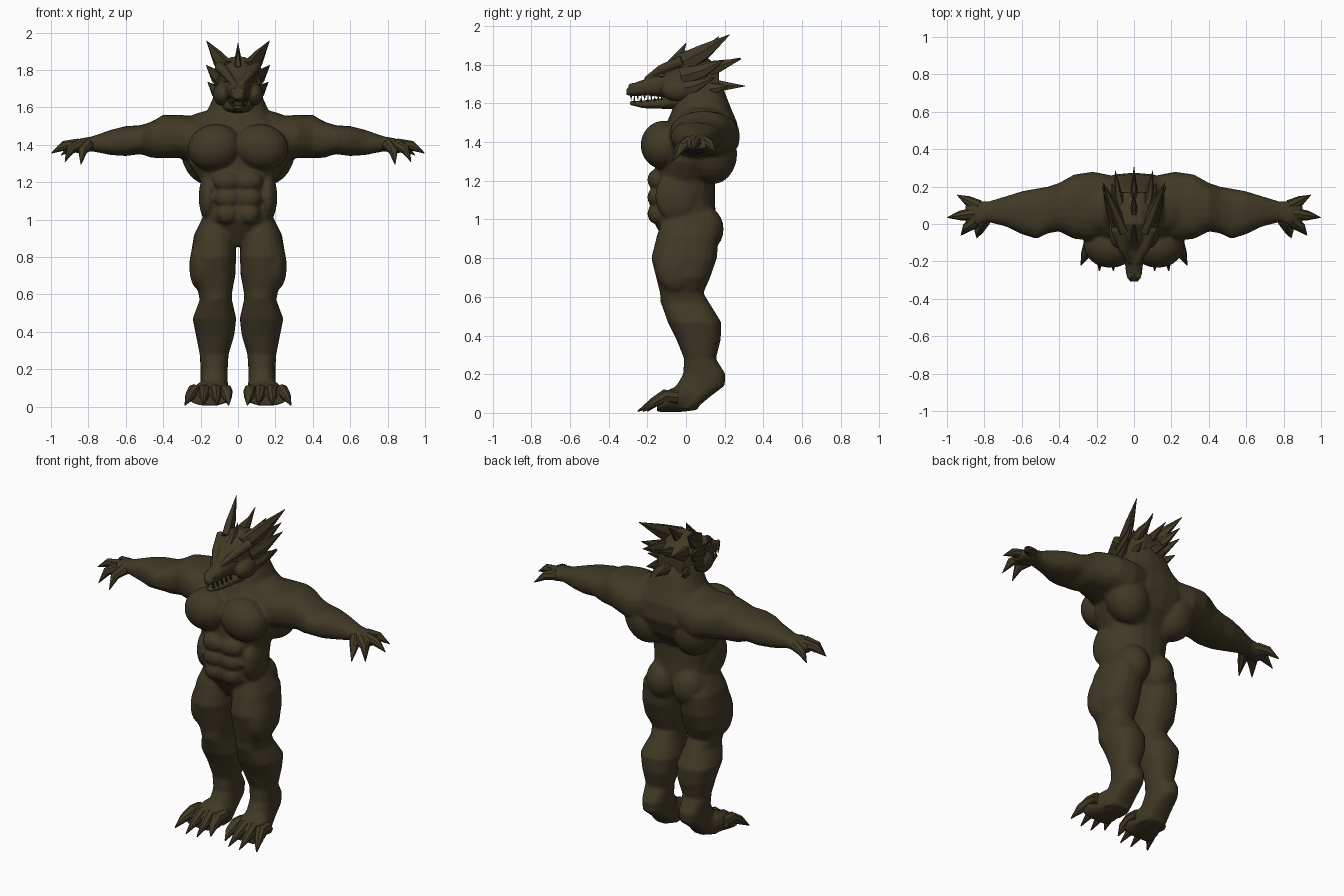
import bpy, bmesh, math
from mathutils import Vector, Matrix

if "Cube" in bpy.data.objects:
    bpy.data.objects.remove(bpy.data.objects["Cube"])

hide = bpy.data.materials.new("dark olive hide")
hide.use_nodes = True
HIDE = (0.052, 0.041, 0.019, 1)
hide.diffuse_color = HIDE
bsdf = next(n for n in hide.node_tree.nodes if n.type == 'BSDF_PRINCIPLED')
bsdf.inputs["Base Color"].default_value = HIDE
bsdf.inputs["Roughness"].default_value = 0.8

BOTH = (1, -1)


def bridge(bm, rings):
    """Skin a list of vertex rings and cap both ends."""
    n = len(rings[0])
    for a, b in zip(rings, rings[1:]):
        for i in range(n):
            j = (i + 1) % n
            bm.faces.new((a[i], a[j], b[j], b[i]))
    bm.faces.new(rings[0])
    bm.faces.new(rings[-1])


def loft(bm, axis, rows, side=1, seg=20, power=0.85):
    """Rounded sections along an axis; row = position, then low/high of the other two axes."""
    rings = []
    for t, u0, u1, v0, v1 in rows:
        ring = []
        for k in range(seg):
            c, s = math.cos(math.tau * k / seg), math.sin(math.tau * k / seg)
            u = (u0 + u1) / 2 + (u1 - u0) / 2 * math.copysign(abs(c) ** power, c)
            v = (v0 + v1) / 2 + (v1 - v0) / 2 * math.copysign(abs(s) ** power, s)
            x, y, z = {'X': (t, u, v), 'Y': (u, t, v), 'Z': (u, v, t)}[axis]
            ring.append(bm.verts.new((x * side, y, z)))
        rings.append(ring)
    bridge(bm, rings)


def centred(rows):
    return [(t, -w, w, a, b) for t, w, a, b in rows]


def muscle(bm, centre, radii, side=1, tilt=0):
    """Ellipsoid, tilted in the frontal plane."""
    m = (Matrix.Scale(side, 4, (1, 0, 0)) @ Matrix.Translation(centre)
         @ Matrix.Rotation(math.radians(tilt), 4, 'Y') @ Matrix.Diagonal((*radii, 1)))
    bmesh.ops.create_uvsphere(bm, u_segments=20, v_segments=12, radius=1, matrix=m)


def spike(bm, points, radii, side=1, seg=8, flat=1.0):
    """Tapering tube through the points, squashed sideways by flat."""
    pts = [Vector((x * side, y, z)) for x, y, z in points]
    rings = []
    for i, (p, r) in enumerate(zip(pts, radii)):
        d = (pts[min(i + 1, len(pts) - 1)] - pts[max(i - 1, 0)]).normalized()
        a = d.cross(Vector((0, 0, 1))).normalized()
        b = a.cross(d)
        angles = [math.tau * k / seg for k in range(seg)]
        rings.append([bm.verts.new(p + r * (a * math.cos(t) * flat + b * math.sin(t))) for t in angles])
    bridge(bm, rings)


def finish(bm, name, voxel=0, smooth=0, angle=40):
    bmesh.ops.recalc_face_normals(bm, faces=bm.faces)
    me = bpy.data.meshes.new(name)
    bm.to_mesh(me)
    bm.free()
    ob = bpy.data.objects.new(name, me)
    bpy.context.collection.objects.link(ob)
    me.materials.append(hide)
    if voxel:
        mod = ob.modifiers.new("Blend", 'REMESH')
        mod.mode, mod.voxel_size, mod.use_smooth_shade = 'VOXEL', voxel, True
        mod = ob.modifiers.new("Relax", 'SMOOTH')
        mod.factor, mod.iterations = 0.5, smooth
    else:
        bpy.ops.object.select_all(action='DESELECT')
        ob.select_set(True)
        bpy.context.view_layer.objects.active = ob
        bpy.ops.object.shade_smooth_by_angle(angle=math.radians(angle))
    return ob


# Body: trunk, arms and legs blended into one skin
bm = bmesh.new()
loft(bm, 'Z', centred([
    (.86, .05, -.09, .06), (.92, .12, -.13, .13), (1, .185, -.175, .155), (1.1, .185, -.17, .15),
    (1.2, .2, -.165, .15), (1.3, .265, -.16, .235), (1.4, .28, -.15, .275), (1.5, .25, -.1, .265),
    (1.57, .17, -.07, .235), (1.66, .13, -.05, .2), (1.76, .09, -.02, .14)]))
for s in BOTH:
    # chest, belly, flank, shoulder, back and buttock muscles
    muscle(bm, (.125, -.115, 1.385), (.145, .12, .125), s, 12)
    for z, w in ((1.205, .075), (1.115, .07), (1.03, .06)):
        muscle(bm, (.058, -.15, z), (w, .05, .055), s)
    muscle(bm, (.16, -.05, 1.12), (.05, .11, .13), s)
    muscle(bm, (.17, .08, 1.51), (.17, .12, .07), s, 14)
    muscle(bm, (.17, .14, 1.34), (.13, .125, .16), s, 20)
    muscle(bm, (.09, .09, .95), (.1, .105, .12), s)
    # arm
    loft(bm, 'X', [
        (.12, -.05, .26, 1.34, 1.55), (.22, -.09, .28, 1.3, 1.555), (.32, -.08, .265, 1.33, 1.56),
        (.4, -.04, .22, 1.33, 1.56), (.46, -.05, .2, 1.33, 1.525), (.52, -.08, .19, 1.35, 1.505),
        (.6, -.055, .175, 1.34, 1.5), (.68, -.015, .15, 1.345, 1.48), (.78, .01, .12, 1.365, 1.445),
        (.84, -.015, .125, 1.355, 1.435), (.9, 0, .11, 1.36, 1.41)], s)
    # leg, from hip to ankle
    loft(bm, 'Z', [
        (1.03, .05, .18, -.11, .11), (.92, .012, .235, -.15, .17), (.8, .01, .255, -.18, .16),
        (.7, .014, .255, -.155, .125), (.62, .03, .215, -.135, .09), (.57, .032, .205, -.13, .12),
        (.47, .009, .243, -.095, .182), (.38, .02, .225, -.05, .18), (.28, .05, .205, -.01, .155),
        (.2, .055, .2, -.015, .205), (.14, .055, .2, -.05, .2), (.08, .05, .21, -.08, .12),
        (.02, .05, .22, -.1, .05)], s)
    muscle(bm, (.19, -.05, .77), (.07, .11, .15), s, -5)
    muscle(bm, (.115, -.095, .59), (.05, .04, .05), s)
    # foot
    loft(bm, 'Y', [(.06, .06, .2, .015, .14), (-.02, .05, .23, .005, .15),
                   (-.1, .04, .26, .005, .115), (-.15, .05, .26, .005, .08)], s)
finish(bm, "body", 0.01, 4)

# Clawed toes
bm = bmesh.new()
for s in BOTH:
    for x0, x1, tip in ((.065, .05, -.2), (.12, .11, -.25), (.18, .185, -.25), (.235, .283, -.22)):
        spike(bm, [(x0, -.04, .08), (x0, -.11, .085), ((x0 + x1) / 2, -.165, .055),
                   (x1, tip, .008)], [.035, .036, .026, .003], s)
finish(bm, "clawed_toes")

# Clawed fingers and thumbs
bm = bmesh.new()
for s in BOTH:
    for base, mid, tip in (
            ((.83, .095, 1.4), (.89, .125, 1.39), (.945, .155, 1.345)),
            ((.85, .055, 1.4), (.93, .045, 1.395), (.998, .035, 1.355)),
            ((.84, .015, 1.4), (.895, -.02, 1.375), (.925, -.06, 1.31)),
            ((.8, .02, 1.4), (.83, -.035, 1.37), (.84, -.075, 1.295))):
        spike(bm, [base, mid, tip], [.034, .026, .002], s)
finish(bm, "clawed_fingers")

# Head: skull, snout, brows, cheeks and nostrils
bm = bmesh.new()
loft(bm, 'Y', centred([
    (-.308, .022, 1.642, 1.675), (-.27, .042, 1.638, 1.705), (-.2, .05, 1.64, 1.73),
    (-.14, .065, 1.635, 1.765), (-.08, .09, 1.62, 1.825), (0, .11, 1.58, 1.875),
    (.08, .115, 1.58, 1.86), (.17, .08, 1.62, 1.79)]))
for s in BOTH:
    spike(bm, [(.02, -.21, 1.725), (.06, -.13, 1.775), (.1, -.02, 1.82)], [.012, .025, .03], s)
    muscle(bm, (.085, -.04, 1.67), (.05, .09, .06), s)
    muscle(bm, (.025, -.275, 1.69), (.014, .025, .016), s)
finish(bm, "head", 0.007, 2)

# Lower jaw
bm = bmesh.new()
loft(bm, 'Y', centred([
    (-.29, .018, 1.592, 1.612), (-.22, .038, 1.575, 1.615), (-.12, .06, 1.572, 1.628),
    (-.04, .09, 1.568, 1.68), (.06, .1, 1.56, 1.7)]))
finish(bm, "lower_jaw", 0.006, 2)

# Teeth in both jaws
bm = bmesh.new()
for s in BOTH:
    for i in range(5):
        y, x = -.285 + i * .035, .024 + i * .006
        spike(bm, [(x, y, 1.65), (x, y + .002, 1.618)], [.008, .001], s, 5)
        spike(bm, [(x * .9, y + .017, 1.603), (x * .9, y + .019, 1.638)], [.007, .001], s, 5)
finish(bm, "teeth")

# Eyes set under the brows
bm = bmesh.new()
for s in BOTH:
    muscle(bm, (.066, -.125, 1.745), (.012, .018, .01), s)
finish(bm, "eyes")

# Paired horns and cheek fins
bm = bmesh.new()
for s in BOTH:
    for base, mid, tip, r in (
            ((.06, -.03, 1.80), (.11, .09, 1.865), (.168, .225, 1.955), .06),
            ((.09, -.02, 1.74), (.125, .09, 1.77), (.17, .2, 1.825), .05),
            ((.06, .06, 1.77), (.085, .16, 1.79), (.1, .285, 1.83), .05),
            ((.09, -.04, 1.67), (.125, .05, 1.69), (.162, .15, 1.735), .045),
            ((.08, .06, 1.67), (.1, .14, 1.675), (.12, .22, 1.69), .045)):
        spike(bm, [base, mid, tip], [r, r * .75, .002], s, 6, .6)
finish(bm, "horns_and_cheek_fins", angle=25)

# Crest spikes along the middle of the skull
bm = bmesh.new()
for base, tip, r in (((0, -.06, 1.8), (0, .0, 1.912), .045), ((0, .03, 1.8), (0, .17, 1.945), .05),
                     ((0, .09, 1.76), (0, .28, 1.835), .05), ((0, .1, 1.69), (0, .305, 1.69), .05)):
    spike(bm, [base, tip], [r, .002], 1, 6, .6)
finish(bm, "crest_spikes", angle=25)
